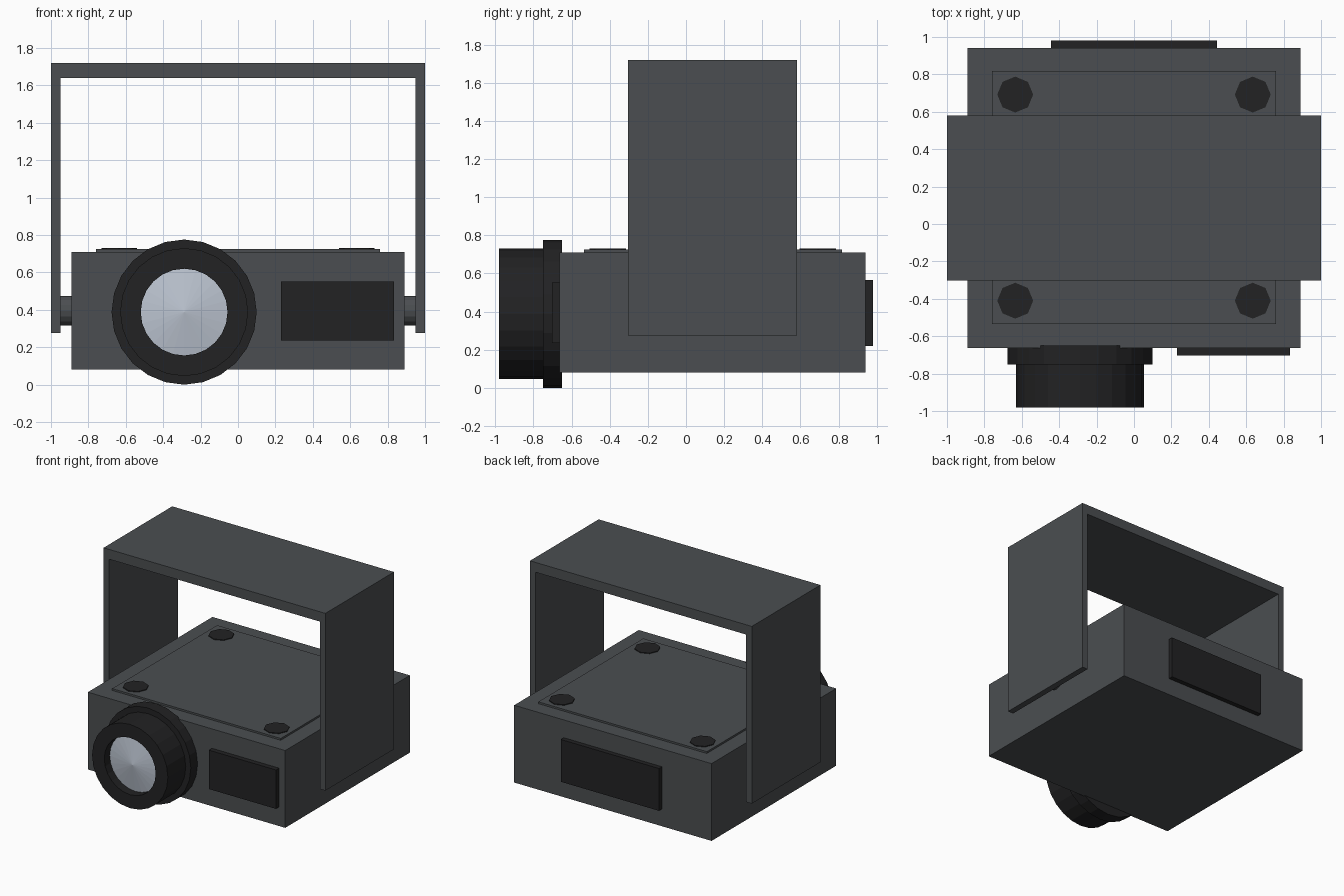
import bpy, bmesh, math
from mathutils import Matrix

if "Cube" in bpy.data.objects:
    bpy.data.objects.remove(bpy.data.objects["Cube"])


def material(name, rgb):
    m = bpy.data.materials.new(name)
    m.diffuse_color = (*rgb, 1)
    m.use_nodes = True
    m.node_tree.nodes["Principled BSDF"].inputs["Base Color"].default_value = m.diffuse_color
    return m


GREY = material("dark_grey", (0.07, 0.076, 0.082))
BLACK = material("black", (0.016, 0.016, 0.017))
GLASS = material("pale_glass", (0.5, 0.55, 0.63))


def finish(name, bm, mat):
    bmesh.ops.recalc_face_normals(bm, faces=bm.faces)
    me = bpy.data.meshes.new(name)
    bm.to_mesh(me)
    bm.free()
    me.materials.append(mat)
    ob = bpy.data.objects.new(name, me)
    bpy.context.collection.objects.link(ob)
    return ob


def box(name, lo, hi, mat):
    bm = bmesh.new()
    size = [b - a for a, b in zip(lo, hi)]
    mid = [(a + b) / 2 for a, b in zip(lo, hi)]
    bmesh.ops.create_cube(bm, size=1, matrix=Matrix.Translation(mid) @ Matrix.Diagonal((*size, 1)))
    return finish(name, bm, mat)


def cylinder(name, centre, r, depth, sides, axis, mat):
    bm = bmesh.new()
    rot = Matrix.Rotation(math.pi / 2, 4, axis) if axis else Matrix()
    bmesh.ops.create_cone(bm, cap_ends=True, segments=sides, radius1=r, radius2=r,
                          depth=depth, matrix=Matrix.Translation(centre) @ rot)
    return finish(name, bm, mat)


def lathe_y(name, profile, cx, cz, sides, mat):
    """Spin (radius, y) points around a front-to-back axis."""
    bm = bmesh.new()
    vs = [bm.verts.new((cx + r, y, cz)) for r, y in profile]
    es = [bm.edges.new(p) for p in zip(vs, vs[1:])]
    bmesh.ops.spin(bm, geom=vs + es, cent=(cx, 0, cz), axis=(0, 1, 0),
                   angle=math.tau, steps=sides)
    bmesh.ops.remove_doubles(bm, verts=bm.verts, dist=1e-4)
    return finish(name, bm, mat)


# Housing, lid and panels
box("housing", (-0.89, -0.663, 0.08), (0.89, 0.942, 0.71), GREY)
box("lid_plate", (-0.76, -0.535, 0.70), (0.76, 0.817, 0.725), GREY)
box("front_panel", (0.23, -0.703, 0.235), (0.835, -0.65, 0.552), BLACK)
box("rear_panel", (-0.443, 0.93, 0.22), (0.443, 0.98, 0.565), BLACK)

# Lid screws
for x in (-0.635, 0.635):
    for y in (-0.41, 0.692):
        cylinder("lid_screw", (x, y, 0.72), 0.096, 0.022, 8, None, BLACK)

# Hanging bracket: U-shaped profile extruded front to back
outline = [(-1, 0.275), (-1, 1.72), (1, 1.72), (1, 0.275),
           (0.95, 0.275), (0.95, 1.64), (-0.95, 1.64), (-0.95, 0.275)]
bm = bmesh.new()
face = bm.faces.new([bm.verts.new((x, -0.303, z)) for x, z in outline])
ext = bmesh.ops.extrude_face_region(bm, geom=[face])
bmesh.ops.translate(bm, vec=(0, 0.884, 0),
                    verts=[g for g in ext["geom"] if isinstance(g, bmesh.types.BMVert)])
if not face.is_valid or len(bm.faces) < 10:
    bm.faces.new([v for v in bm.verts if v.co.y < 0][:8])
finish("hanging_bracket", bm, GREY)

# Pivots joining the bracket to the housing
for s in (-1, 1):
    cylinder("bracket_pivot", (s * 0.92, 0.14, 0.395), 0.08, 0.08, 16, 'Y', GREY)

# Lens barrel with rear flange and recessed front bore
lathe_y("lens_barrel", [(0, -0.65), (0.388, -0.65), (0.388, -0.75), (0.342, -0.75),
                        (0.342, -0.98), (0.232, -0.98), (0.232, -0.90), (0, -0.90)],
        -0.288, 0.388, 24, BLACK)
lathe_y("lens_glass", [(0.232, -0.91), (0, -0.95)], -0.288, 0.388, 24, GLASS)
